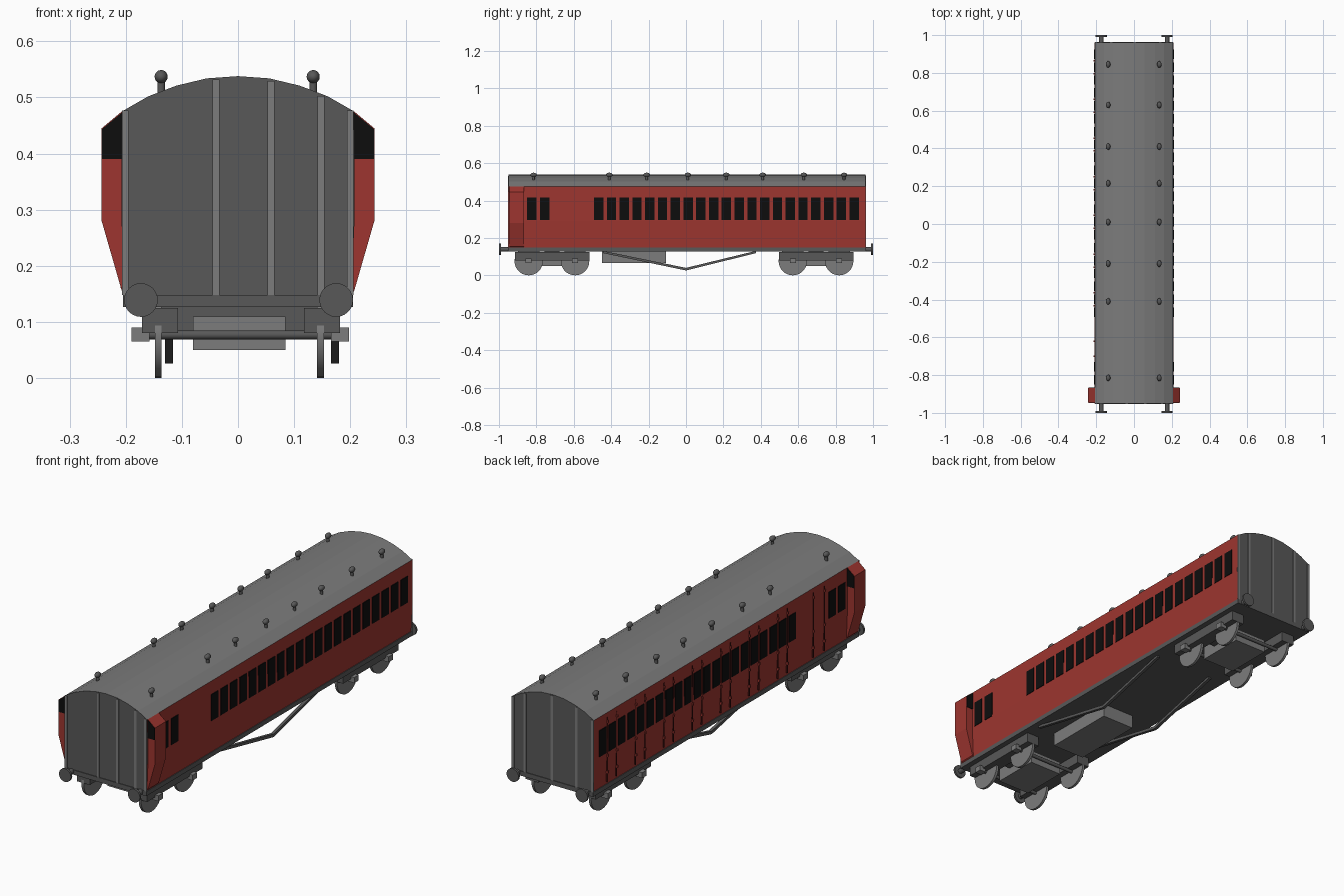
import bpy, bmesh, math
from mathutils import Vector

if "Cube" in bpy.data.objects:
    bpy.data.objects.remove(bpy.data.objects["Cube"])

def mat(name, *c):
    m = bpy.data.materials.new(name)
    m.diffuse_color = (*c, 1)
    m.use_nodes = True
    m.node_tree.nodes["Principled BSDF"].inputs["Base Color"].default_value = m.diffuse_color
    return m

RED = mat("red_paint", 0.34, 0.036, 0.029)
LIGHT = mat("mid_grey", 0.20, 0.20, 0.20)
DARK = mat("dark_grey", 0.098, 0.098, 0.098)
BLACK = mat("window_black", 0.004, 0.004, 0.004)
MAROON = mat("door_gap_red", 0.05, 0.006, 0.005)


def finish(name, bm, *mats):
    bmesh.ops.recalc_face_normals(bm, faces=bm.faces[:])
    me = bpy.data.meshes.new(name)
    bm.to_mesh(me)
    bm.free()
    for m in mats:
        me.materials.append(m)
    ob = bpy.data.objects.new(name, me)
    bpy.context.collection.objects.link(ob)
    return ob


def boxes(name, spans, m):
    """One object made of boxes given as (x0, x1, y0, y1, z0, z1)."""
    bm = bmesh.new()
    for x0, x1, y0, y1, z0, z1 in spans:
        for v in bmesh.ops.create_cube(bm, size=1)["verts"]:
            v.co = ((x0 + x1) / 2 + v.co.x * (x1 - x0),
                    (y0 + y1) / 2 + v.co.y * (y1 - y0),
                    (z0 + z1) / 2 + v.co.z * (z1 - z0))
    return finish(name, bm, m)


def prism(name, profile, y0, y1, *mats):
    """Extrude an x-z outline along y."""
    bm = bmesh.new()
    f = bm.faces.new([bm.verts.new((x, y0, z)) for x, z in profile])
    ext = bmesh.ops.extrude_face_region(bm, geom=[f])["geom"]
    for v in ext:
        if isinstance(v, bmesh.types.BMVert):
            v.co.y = y1
    return finish(name, bm, *mats)


def cylinder(name, centre, axis, radius, length, m, n=24):
    bm = bmesh.new()
    bmesh.ops.create_cone(bm, cap_ends=True, segments=n, radius1=radius, radius2=radius, depth=length)
    rot = Vector(axis).to_track_quat('Z', 'Y').to_matrix()
    bmesh.ops.rotate(bm, matrix=rot, verts=bm.verts[:])
    bmesh.ops.translate(bm, vec=centre, verts=bm.verts[:])
    ob = finish(name, bm, m)
    for p in ob.data.polygons:
        p.use_smooth = len(p.vertices) == 4
    return ob


# body shell: tumblehome sides and arched roof in one outline
half = [(0.202, 0.147), (0.208, 0.29), (0.207, 0.475), (0.16, 0.502), (0.11, 0.521), (0.056, 0.534)]
outline = half + [(0, 0.538)] + [(-x, z) for x, z in reversed(half)]
body = prism("coach_body", outline, -0.95, 0.96, RED, LIGHT, DARK)
for p in body.data.polygons:
    if abs(p.normal.y) > 0.5 or p.normal.z < -0.5:
        p.material_index = 2
    elif p.center.z > 0.476:
        p.material_index = 1

# raised ribs on both ends
def roof_z(x):
    return 0.536 - 0.061 * (abs(x) / 0.207) ** 2

ribs = [(x - 0.006, x + 0.006, -0.953, -0.949, 0.148, roof_z(x) - 0.002)
        for x in (-0.201, -0.039, 0.059, 0.148, 0.200)]
ribs += [(x - 0.006, x + 0.006, 0.959, 0.963, 0.148, roof_z(x) - 0.002)
         for x in (-0.201, -0.12, 0.004, 0.139, 0.200)]
boxes("end_ribs", ribs, LIGHT)

# windows on both sides
starts = [-0.85, -0.78] + [-0.492 + 0.0683 * i for i in range(21)]
boxes("side_windows", [(s * 0.205, s * 0.2105, y, y + 0.05, 0.295, 0.415)
                       for s in (-1, 1) for y in starts], BLACK)

# compartment doors on the left: gap lines and hinges
edges = []
for i in range(7):
    y = -0.492 + 0.0683 * (3 * i + 1)
    edges += [y - 0.009, y + 0.059]
edges += [-0.70, -0.62]
boxes("door_gaps", [(-0.2095, -0.2, y - 0.0015, y + 0.0015, 0.16, 0.455) for y in edges], MAROON)
boxes("door_hinges", [(-0.2135, -0.2, y - 0.004, y + 0.004, z, z + 0.01)
                      for y in edges for z in (0.2, 0.275, 0.43)], RED)

# guard's lookouts with black end windows
for s, side in ((-1, "left"), (1, "right")):
    prof = [(0.2, 0.15), (0.207, 0.155), (0.243, 0.28), (0.243, 0.445), (0.207, 0.475), (0.2, 0.475)]
    prism("lookout_" + side, [(s * x, z) for x, z in prof], -0.945, -0.867, RED)
    pane = [(0.207, 0.39), (0.242, 0.39), (0.242, 0.444), (0.207, 0.473)]
    for y, end in ((-0.947, "front"), (-0.867, "rear")):
        prism(f"lookout_window_{side}_{end}", [(s * x, z) for x, z in pane], y, y + 0.002, BLACK)

# roof ventilators
for x in (-0.137, 0.134):
    for y in (0.845, 0.63, 0.41, 0.215, 0.01, -0.21, -0.41, -0.815):
        cylinder("vent_stem", (x, y, 0.515), (0, 0, 1), 0.007, 0.04, DARK, 10)
        bm = bmesh.new()
        bmesh.ops.create_uvsphere(bm, u_segments=14, v_segments=8, radius=0.012)
        bmesh.ops.scale(bm, vec=(1, 1.45, 1), verts=bm.verts[:])
        bmesh.ops.translate(bm, vec=(x, y, 0.537), verts=bm.verts[:])
        for f in bm.faces:
            f.smooth = True
        finish("vent_cap", bm, DARK)

# underframe and battery box
boxes("underframe", [(-0.205, 0.205, -0.953, 0.963, 0.127, 0.148)], DARK)
boxes("battery_box", [(-0.08, 0.085, -0.45, -0.107, 0.065, 0.128)], LIGHT)

# buffers
for x in (-0.173, 0.175):
    for s in (-1, 1):
        cylinder("buffer_head", (x, s * 0.995, 0.139), (0, 1, 0), 0.03, 0.01, DARK)
        cylinder("buffer_shank", (x, s * 0.968, 0.139), (0, 1, 0), 0.012, 0.05, DARK, 12)

# truss rods under the middle
truss = [(-0.445, 0.131), (0, 0.04), (0.375, 0.131), (0.375, 0.119), (0, 0.026), (-0.445, 0.119)]
for x in (-0.123, 0.173):
    bm = bmesh.new()
    a = [bm.verts.new((x - 0.007, y, z)) for y, z in truss]
    b = [bm.verts.new((x + 0.007, y, z)) for y, z in truss]
    for i, j, k, l in ((0, 1, 4, 5), (1, 2, 3, 4)):
        bm.faces.new([a[i], a[j], a[k], a[l]])
        bm.faces.new([b[i], b[j], b[k], b[l]])
    for i in range(6):
        j = (i + 1) % 6
        bm.faces.new([a[i], a[j], b[j], b[i]])
    finish("truss_rod", bm, DARK)

# bogies
for yc in (-0.717, 0.695):
    boxes("bogie_frame", [(x0, x1, yc - 0.198, yc + 0.2, 0.08, 0.125)
                          for x0, x1 in ((-0.171, -0.107), (0.118, 0.182))], DARK)
    boxes("bogie_centre", [(-0.08, 0.085, yc - 0.11, yc + 0.11, 0.05, 0.11)], LIGHT)
    boxes("bogie_bolster", [(-0.15, 0.16, yc - 0.04, yc + 0.04, 0.085, 0.128)], DARK)
    for dy in (-0.124, 0.124):
        y = yc + dy
        cylinder("axle", (0.004, y, 0.077), (1, 0, 0), 0.008, 0.33, DARK, 12)
        boxes("axle_boxes", [(x0, x1, y - 0.016, y + 0.016, 0.065, 0.09)
                             for x0, x1 in ((-0.19, -0.158), (0.166, 0.198))], LIGHT)
        for x in (-0.142, 0.147):
            cylinder("wheel", (x, y, 0.076), (1, 0, 0), 0.076, 0.012, LIGHT, 28)
